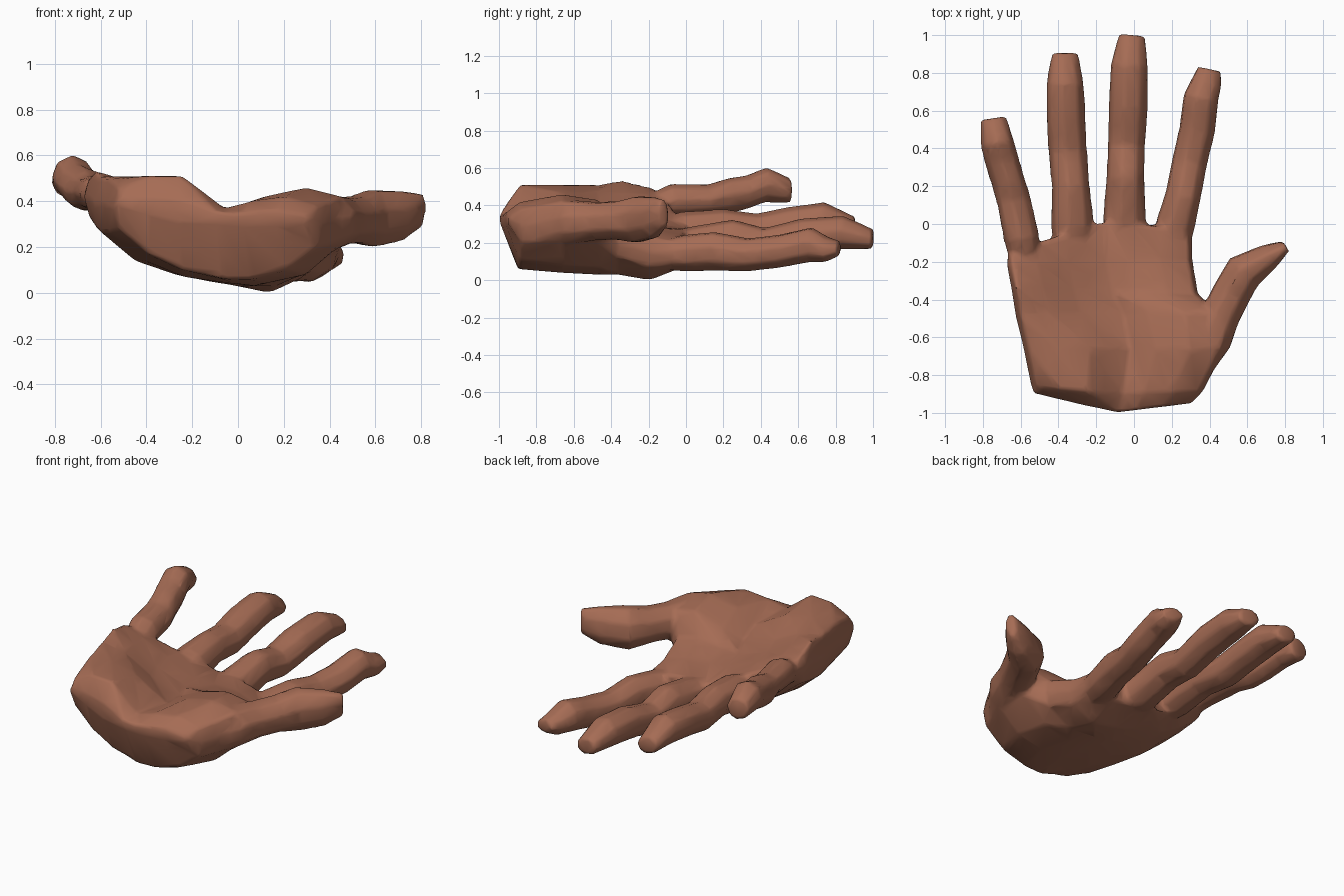
import bpy, bmesh, math
from mathutils import Vector

if "Cube" in bpy.data.objects:
    bpy.data.objects.remove(bpy.data.objects["Cube"])

skin = bpy.data.materials.new("skin")
skin.diffuse_color = (0.38, 0.15, 0.09, 1)
skin.use_nodes = True
skin.node_tree.nodes["Principled BSDF"].inputs["Base Color"].default_value = skin.diffuse_color
parts = []


def loft(name, rings):
    """Skin a list of equal-length closed rings into one closed object."""
    bm = bmesh.new()
    rows = [[bm.verts.new(p) for p in ring] for ring in rings]
    n = len(rows[0])
    for a, b in zip(rows, rows[1:]):
        for i in range(n):
            j = (i + 1) % n
            bm.faces.new((a[i], a[j], b[j], b[i]))
    bm.faces.new(rows[0][::-1])
    bm.faces.new(rows[-1])
    bmesh.ops.recalc_face_normals(bm, faces=bm.faces[:])
    me = bpy.data.meshes.new(name)
    bm.to_mesh(me)
    bm.free()
    ob = bpy.data.objects.new(name, me)
    bpy.context.collection.objects.link(ob)
    me.materials.append(skin)
    parts.append(ob)


def finger(name, joints, roll=0.0, sides=8):
    """Tube through joints given as (x, y, z, half width, half height)."""
    rings = []
    fit = math.cos(math.pi / sides)
    for k, (x, y, z, hw, hh) in enumerate(joints):
        a, b = joints[max(k - 1, 0)], joints[min(k + 1, len(joints) - 1)]
        t = Vector((b[0] - a[0], b[1] - a[1], 0)).normalized()
        side = Vector((t.y, -t.x, 0))
        up = Vector((0, 0, 1))
        s = side * math.cos(roll) + up * math.sin(roll)
        u = up * math.cos(roll) - side * math.sin(roll)
        ring = []
        for i in range(sides):
            g = 2 * math.pi * (i + 0.5) / sides
            ring.append(Vector((x, y, z)) + s * (hw * math.cos(g) / fit)
                        + u * (hh * math.sin(g) / fit))
        rings.append(ring)
    loft(name, rings)


# Palm: stations from heel to knuckles
# (y, left x, right x, y shift at left, y shift at right, bottom z, top z)
across = [0, .15, .32, .53, .66, .84, 1]
stations = [
    (-1.00, -.51, .29, .10, .05,
     [.38, .35, .32, .31, .30, .30, .30], [.42, .41, .40, .35, .35, .36, .34]),
    (-.90, -.52, .35, .04, .02,
     [.28, .17, .10, .06, .06, .10, .20], [.46, .51, .51, .37, .40, .42, .38]),
    (-.66, -.56, .46, 0, 0,
     [.27, .14, .07, .04, .04, .08, .22], [.50, .51, .47, .35, .42, .46, .42]),
    (-.47, -.605, .43, 0, 0,
     [.27, .14, .08, .04, .03, .07, .21], [.51, .48, .39, .32, .38, .43, .40]),
    (-.34, -.625, .32, 0, -.03,
     [.29, .18, .10, .05, .03, .03, .13], [.535, .47, .38, .31, .32, .33, .29]),
    (-.19, -.65, .29, -.02, 0,
     [.33, .22, .12, .07, .035, 0, .07], [.505, .46, .38, .30, .29, .28, .23]),
    (.02, -.645, .29, -.17, -.05,
     [.39, .29, .17, .11, .09, .07, .09], [.48, .42, .35, .27, .27, .24, .20]),
]
rings = []
for y, xl, xr, dl, dr, low, high in stations:
    xs = [xl + (xr - xl) * u for u in across]
    ys = [y + (dl * (1 - 2 * u) if u < .5 else dr * (2 * u - 1)) for u in across]
    right = (xr + .02, ys[-1], (low[-1] + high[-1]) / 2)
    left = (xl - .025, ys[0], (low[0] + high[0]) / 2)
    rings.append(list(zip(xs, ys, low)) + [right]
                 + list(zip(xs, ys, high))[::-1] + [left])
loft("palm", rings)

# Four fingers, bulging at the joints, with blunt tips
finger("index_finger", [
    (.20, -.2, .14, .07, .07), (.22, 0, .145, .10, .095),
    (.26, .15, .155, .09, .10), (.295, .33, .135, .09, .085),
    (.335, .5, .155, .092, .085), (.355, .67, .19, .09, .09),
    (.385, .75, .165, .078, .065), (.40, .82, .17, .063, .038)], -.15)
finger("middle_finger", [
    (-.05, -.18, .17, .08, .07), (-.05, .02, .18, .11, .10),
    (-.045, .25, .22, .095, .10), (-.04, .42, .19, .095, .085),
    (-.03, .62, .235, .10, .09), (-.025, .84, .255, .095, .085),
    (-.01, 1.0, .22, .068, .05)], -.2)
finger("ring_finger", [
    (-.31, -.2, .23, .08, .07), (-.325, -.02, .26, .11, .10),
    (-.335, .2, .285, .095, .09), (-.35, .38, .265, .098, .085),
    (-.36, .55, .30, .10, .085), (-.365, .74, .325, .095, .085),
    (-.365, .905, .285, .069, .05)], -.3)
finger("little_finger", [
    (-.565, -.25, .37, .06, .06), (-.595, -.08, .43, .09, .08),
    (-.635, .12, .435, .088, .07), (-.665, .22, .45, .082, .09),
    (-.695, .32, .47, .085, .085), (-.725, .43, .51, .083, .088),
    (-.745, .56, .48, .067, .062)], -.35)

# Thumb growing out of the palm edge and reaching to the side
finger("thumb", [
    (.33, -.76, .27, .08, .09), (.41, -.61, .31, .105, .115),
    (.46, -.48, .315, .10, .10),
    (.515, -.37, .32, .10, .10), (.58, -.255, .325, .10, .122),
    (.71, -.175, .335, .068, .108), (.805, -.117, .36, .03, .072)], -.1)

# Fuse the parts into one skin, soften the seams and thin the mesh again
bpy.ops.object.select_all(action='DESELECT')
for ob in parts:
    ob.select_set(True)
hand = parts[0]
bpy.context.view_layer.objects.active = hand
bpy.ops.object.join()
hand.name = "hand"
remesh = hand.modifiers.new("fuse", 'REMESH')
remesh.mode = 'VOXEL'
remesh.voxel_size = 0.013
soften = hand.modifiers.new("soften", 'SMOOTH')
soften.factor = 0.5
soften.iterations = 7
thin = hand.modifiers.new("thin", 'DECIMATE')
thin.ratio = 0.06
for m in [m.name for m in hand.modifiers]:
    bpy.ops.object.modifier_apply(modifier=m)
hand.data.materials.clear()
hand.data.materials.append(skin)
for p in hand.data.polygons:
    p.material_index = 0
bpy.ops.object.shade_smooth_by_angle(angle=math.radians(55))
